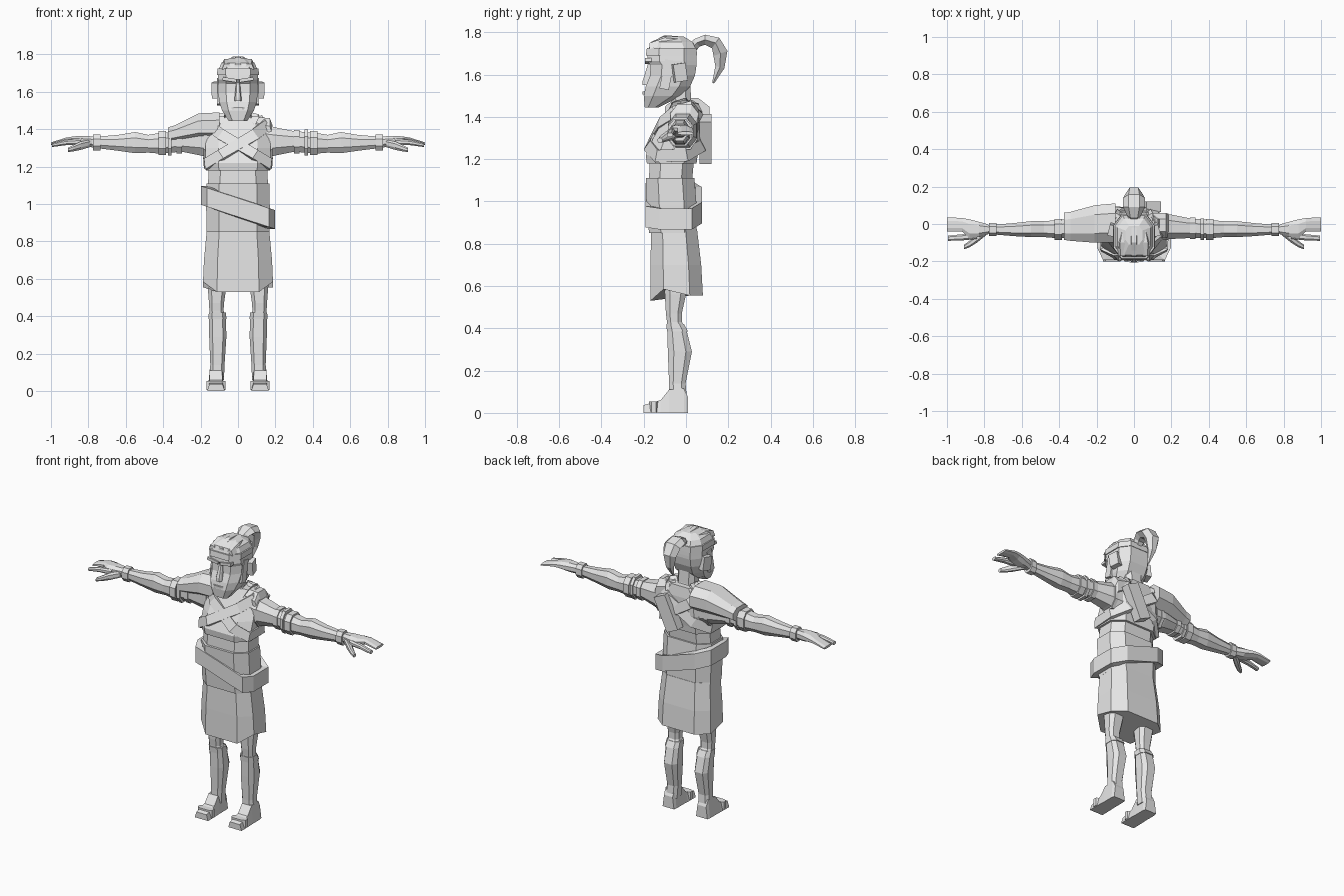
import bpy, bmesh, math
from mathutils import Vector

grey = bpy.data.materials.new("plain_grey")
grey.diffuse_color = (0.8, 0.8, 0.8, 1)


def loft(name, rings, closed=False):
    """Skin a list of equal-length point rings; cap both ends unless closed."""
    bm = bmesh.new()
    rows = [[bm.verts.new(p) for p in r] for r in rings]
    n = len(rows[0])
    pairs = list(zip(rows, rows[1:])) + ([(rows[-1], rows[0])] if closed else [])
    for a, b in pairs:
        for i in range(n):
            j = (i + 1) % n
            bm.faces.new((a[i], a[j], b[j], b[i]))
    if not closed:
        bm.faces.new(rows[0])
        bm.faces.new(rows[-1])
    bmesh.ops.recalc_face_normals(bm, faces=bm.faces)
    me = bpy.data.meshes.new(name)
    bm.to_mesh(me)
    bm.free()
    me.materials.append(grey)
    ob = bpy.data.objects.new(name, me)
    bpy.context.collection.objects.link(ob)
    return ob


def oct_z(z, hx, yf, yb, cx=0.0, a=0.6, c=0.25):
    """Chamfered horizontal ring at height z."""
    d = (yb - yf) * c
    half = [(a, yf), (1, yf + d), (1, yb - d), (a, yb)]
    pts = [(cx + hx * s, y, z) for s, y in half]
    return pts + [(cx - hx * s, y, z) for s, y in reversed(half)]


def oct_x(x, y0, y1, z0, z1):
    """Chamfered ring across the arm at x."""
    cy, cz, hy, hz = (y0 + y1) / 2, (z0 + z1) / 2, (y1 - y0) / 2, (z1 - z0) / 2
    s = ((1, .45), (.5, 1), (-.5, 1), (-1, .45), (-1, -.45), (-.5, -1), (.5, -1), (1, -.45))
    return [(x, cy + hy * u, cz + hz * v) for u, v in s]


def box(name, size, loc, rot=(0, 0, 0)):
    hx, hy, hz = (v / 2 for v in size)
    ob = loft(name, [[(-hx, -hy, z), (hx, -hy, z), (hx, hy, z), (-hx, hy, z)] for z in (-hz, hz)])
    ob.location, ob.rotation_euler = loc, rot
    return ob


def band(name, pts, width, thick, centre, lift):
    """Closed flat strap following a loop of points around a centre."""
    pts = [Vector(p) for p in pts]
    rings = []
    for i, p in enumerate(pts):
        t = (pts[(i + 1) % len(pts)] - pts[i - 1]).normalized()
        d = p - Vector(centre)
        out = Vector((d.x, d.y, d.z * lift))
        out = (out - t * out.dot(t)).normalized()
        w = t.cross(out) * width / 2
        o = out * thick / 2
        rings.append([p + w + o, p - w + o, p - w - o, p + w - o])
    return loft(name, rings, True)


# Torso, waist wrap and skirt
loft("torso", [oct_z(.86, .16, -.175, .04), oct_z(1.11, .16, -.175, .03), oct_z(1.22, .155, -.17, .04)])
loft("waist_wrap", [oct_z(.85, .168, -.175, .05), oct_z(.98, .17, -.185, .05), oct_z(1.11, .168, -.19, .04)])
loft("chest", [oct_z(1.18, .17, -.185, .05), oct_z(1.22, .175, -.19, .055), oct_z(1.3, .175, -.155, .07),
               oct_z(1.4, .165, -.1, .07), oct_z(1.465, .1, -.065, .06)])
hem = [(x, y, .53 if y < -.15 else (.585 if y < -.05 else .555)) for x, y, z in oct_z(0, .187, -.168, .08)]
loft("skirt", [hem, oct_z(.7, .182, -.168, .072), oct_z(.87, .166, -.165, .052)])

# Slanted sash
loop = [(.15, -.18), (.178, -.12), (.178, .02), (.1, .06), (-.1, .06), (-.178, .02), (-.178, -.12), (-.15, -.18)]
rings = []
for x, y in loop:
    z = .982 - .36 * x
    o = Vector((x, y + .06, 0)).normalized() * .02
    rings.append([(x + o.x * u, y + o.y * u, z + v) for u, v in ((1, .05), (1, -.05), (-1, -.05), (-1, .05))])
loft("sash", rings, True)

# Crossed chest straps
for s, label in ((1, "right"), (-1, "left")):
    path = [(-.15, -.05, 1.42), (-.09, -.115, 1.37), (.09, -.172, 1.26), (.165, -.135, 1.215), (.17, 0, 1.22),
            (.1, .065, 1.26), (-.08, .075, 1.38), (-.135, .02, 1.445)]
    band("chest_strap_" + label, [(x * s, y, z) for x, y, z in path], .06, .03, (0, -.06, 1.22), .5)
# Raised collar lapels
for s in (1, -1):
    loft("collar_lapel", [[(s * .015, -.135, 1.33), (s * .05, -.14, 1.33), (s * .05, -.09, 1.33), (s * .015, -.09, 1.33)],
                          [(s * .075, -.065, 1.47), (s * .115, -.06, 1.47), (s * .11, 0, 1.48), (s * .07, 0, 1.49)],
                          [(s * .05, .03, 1.48), (s * .1, .06, 1.46), (s * .09, .08, 1.42), (s * .05, .05, 1.42)]])
loft("shoulder_flap", [oct_x(.09, -.07, .06, 1.36, 1.465), oct_x(.17, -.075, .06, 1.3, 1.46),
                       oct_x(.185, -.07, .05, 1.26, 1.42)])
box("back_bundle", (.085, .055, .22), (.06, .092, 1.295), (0, math.radians(25), 0))

# Large sleeve on one shoulder
loft("shoulder_sleeve", [oct_x(-.375, -.085, .06, 1.325, 1.41), oct_x(-.34, -.09, .065, 1.33, 1.42),
                         oct_x(-.21, -.1, .1, 1.34, 1.485), oct_x(-.1, -.1, .11, 1.34, 1.49)])

arm = [(.13, -.085, .055, 1.24, 1.43), (.2, -.08, .05, 1.26, 1.41), (.3, -.075, .03, 1.28, 1.39),
       (.42, -.075, .02, 1.27, 1.38), (.48, -.07, .015, 1.275, 1.37), (.55, -.07, .015, 1.272, 1.385),
       (.64, -.065, .005, 1.285, 1.37), (.76, -.055, -.005, 1.3, 1.36), (.79, -.05, -.005, 1.305, 1.36)]
cuffs = [(.165, .185, -.085, .055, 1.245, 1.42), (.3, .33, -.08, .035, 1.27, 1.395),
         (.355, .375, -.085, .03, 1.26, 1.4), (.385, .425, -.085, .028, 1.262, 1.39),
         (.735, .775, -.065, .005, 1.287, 1.372)]
palm = [(.78, -.055, -.002, 1.305, 1.362), (.83, -.07, .012, 1.308, 1.365), (.88, -.075, .025, 1.32, 1.362),
        (.92, -.04, .032, 1.325, 1.355), (1.0, -.04, .036, 1.315, 1.33)]
finger = [(.84, -.08, -.045, 1.315, 1.35), (.92, -.088, -.055, 1.315, 1.343), (.995, -.09, -.062, 1.305, 1.325)]
thumb = [(.79, -.06, -.02, 1.305, 1.345), (.84, -.1, -.055, 1.29, 1.335), (.88, -.125, -.09, 1.282, 1.315),
         (.91, -.135, -.112, 1.278, 1.3)]


def mirror_x(r, s):
    return [(x * s, y, z) for x, y, z in r]


for s, label in ((1, "right"), (-1, "left")):
    # Arms and hands
    for part, rows in (("arm", arm), ("hand", palm), ("finger", finger), ("thumb", thumb)):
        loft(part + "_" + label, [mirror_x(oct_x(*r), s) for r in rows])
    for x0, x1, *r in cuffs:
        loft("arm_cuff_" + label, [mirror_x(oct_x(x, *r), s) for x in (x0, x1)])
    # Legs: height, half width, front, back, centre
    leg = [(.06, .04, -.08, .005, .115), (.14, .038, -.08, -.002, .11), (.29, .046, -.086, .028, .108),
           (.4, .045, -.088, 0, .11), (.43, .038, -.09, -.02, .115), (.47, .04, -.095, -.02, .115),
           (.56, .05, -.1, 0, .112), (.66, .055, -.11, .01, .11)]
    loft("leg_" + label, [mirror_x(oct_z(z, h, f, b, c), s) for z, h, f, b, c in leg])
    loft("shin_wrap_" + label, [mirror_x(oct_z(z, h, f, b, .11), s) for z, h, f, b in
                                ((.385, .048, -.09, .01), (.42, .046, -.093, -.01))])
    # Feet: profile from heel to toe, top height at each depth
    foot = [(.01, .04, .075), (-.01, .044, .115), (-.08, .044, .11), (-.12, .046, .06), (-.2, .047, .037)]
    loft("foot_" + label, [[(s * (.118 - w), y, 0), (s * (.118 + w), y, 0), (s * (.118 + w * .75), y, t),
                            (s * (.118 - w * .75), y, t)] for y, w, t in foot])
    loft("sandal_strap_" + label, [oct_z(z, .05, -.175, -.13, s * .118) for z in (.005, .055)])
    # Ears, sideburns and brows
    box("ear_" + label, (.035, .06, .085), (s * .117, -.03, 1.61), (.15, 0, s * .25))
    box("sideburn_" + label, (.02, .045, .14), (s * .103, -.09, 1.6), (-.2, 0, 0))
    box("brow_" + label, (.075, .03, .018), (s * .045, -.178, 1.665), (0, -s * .15, 0))

# Neck and head
loft("neck", [oct_z(1.4, .075, -.08, .05), oct_z(1.47, .058, -.07, .025), oct_z(1.56, .06, -.09, .02)])
loft("head", [oct_z(1.445, .05, -.195, -.13), oct_z(1.5, .085, -.2, -.02), oct_z(1.545, .1, -.19, .02),
              oct_z(1.595, .106, -.17, .042), oct_z(1.645, .108, -.168, .05), oct_z(1.665, .108, -.185, .05),
              oct_z(1.72, .104, -.178, .048), oct_z(1.755, .088, -.165, .03), oct_z(1.78, .045, -.11, -.01)])
loft("nose", [oct_z(1.55, .02, -.207, -.16), oct_z(1.57, .018, -.205, -.16), oct_z(1.65, .01, -.18, -.15)])
loft("mouth", [oct_z(1.505, .035, -.206, -.17), oct_z(1.52, .035, -.206, -.17)])
loft("headband", [oct_z(1.69, .112, -.19, .052), oct_z(1.725, .11, -.185, .05)])
# Swept hair ridges
for x in (-.06, 0, .06):
    loft("hair_lock", [[(x * k - w, y, z - .03), (x * k + w, y, z - .03), (x * k + w * .5, y, z), (x * k - w * .5, y, z)]
                       for y, z, w, k in ((-.172, 1.75, .026, 1), (-.1, 1.787 - abs(x) * .2, .028, 1),
                                          (-.02, 1.78 - abs(x) * .2, .024, .8), (.035, 1.75, .015, .4))])

# Ponytail: centre y and z, half width, half thickness, angle of travel
tail = [(.03, 1.725, .028, .022, 50), (.05, 1.75, .04, .022, 40), (.09, 1.765, .058, .024, 0),
        (.14, 1.75, .058, .03, -35), (.163, 1.7, .045, .035, -70), (.16, 1.635, .028, .022, -105),
        (.128, 1.56, .005, .005, -125)]
rings = []
for y, z, w, t, ang in tail:
    a = math.radians(ang)
    n = Vector((0, -math.sin(a), math.cos(a)))
    rings.append([Vector((u * w, y, z)) + n * (v * t)
                  for u, v in ((1, 0), (.5, 1), (-.5, 1), (-1, 0), (-.5, -1), (.5, -1))])
loft("ponytail", rings)
